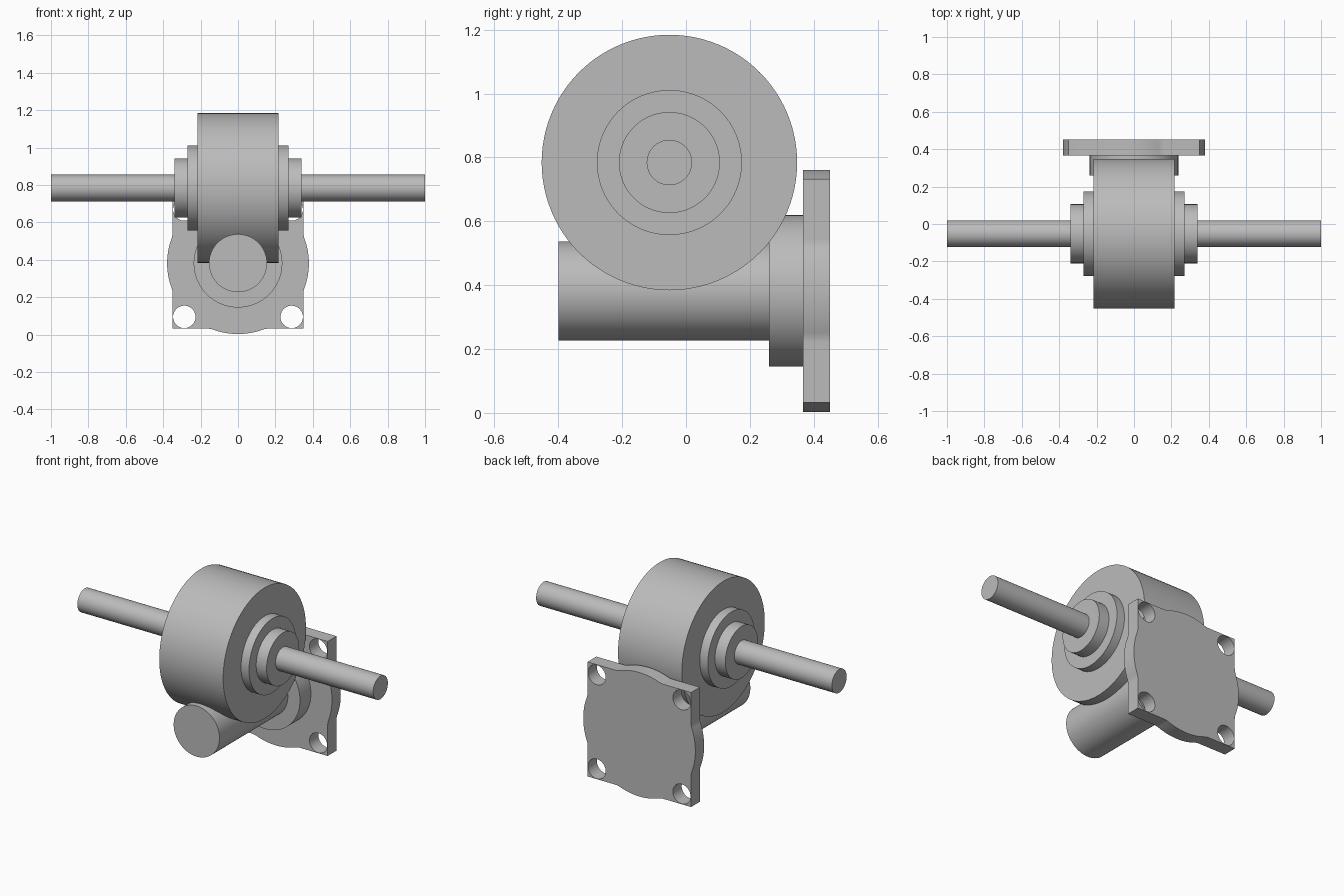
import bpy
from math import pi, sin, cos, atan2, sqrt

cube = bpy.data.objects.get("Cube")
if cube:
    bpy.data.objects.remove(cube, do_unlink=True)

WHEEL_Y, WHEEL_Z = -0.052, 0.784
DRIVE_Z = 0.382

grey = bpy.data.materials.new("plain grey")
grey.use_nodes = True
grey.diffuse_color = (0.5, 0.5, 0.5, 1)
grey.node_tree.nodes["Principled BSDF"].inputs["Base Color"].default_value = (0.5, 0.5, 0.5, 1)


def finish(obj, name):
    obj.name = name
    obj.data.materials.clear()
    obj.data.materials.append(grey)
    bpy.ops.object.shade_smooth_by_angle()


def cylinder(name, radius, length, centre, rotation):
    bpy.ops.mesh.primitive_cylinder_add(vertices=96, radius=radius, depth=length,
                                        location=centre, rotation=rotation)
    finish(bpy.context.object, name)


def arc(cx, cy, radius, start, end, steps):
    return [(cx + radius * cos(start + (end - start) * i / steps),
             cy + radius * sin(start + (end - start) * i / steps)) for i in range(steps + 1)]


# Gear housing, stepped hubs and output shaft along x
for name, radius, half in (("gear_housing", 0.4, 0.216), ("inner_hubs", 0.227, 0.27),
                           ("outer_hubs", 0.158, 0.34), ("output_shaft", 0.071, 1.0)):
    cylinder(name, radius, half * 2, (0, WHEEL_Y, WHEEL_Z), (0, pi / 2, 0))

# Drive barrel and flange boss along y
for name, radius, front, back in (("drive_barrel", 0.155, -0.4, 0.3),
                                  ("flange_boss", 0.237, 0.26, 0.37)):
    cylinder(name, radius, back - front, (0, (front + back) / 2, DRIVE_Z), (pi / 2, 0, 0))

# Mounting flange: square plate with a bulging disc, blended by small fillets
side, disc, fillet = 0.35, 0.379, 0.1
offset = sqrt((disc + fillet) ** 2 - (side + fillet) ** 2)
beta = atan2(offset, side + fillet)
edge = [(side, -side)]
edge += arc(side + fillet, -offset, fillet, pi, pi - beta, 8)
edge += arc(0, 0, disc, -beta, beta, 24)[1:-1]
edge += arc(side + fillet, offset, fillet, pi + beta, pi, 8)

outline = []
for quarter in range(4):
    c, s = cos(quarter * pi / 2), sin(quarter * pi / 2)
    outline += [(x * c - y * s, x * s + y * c) for x, y in edge]

loops = [outline]
for sx in (-1, 1):
    for sy in (-1, 1):
        loops.append(arc(sx * 0.287, sy * 0.287, 0.06, 0, 2 * pi, 48)[:-1])

curve = bpy.data.curves.new("mounting_flange", "CURVE")
curve.dimensions = "2D"
curve.fill_mode = "BOTH"
curve.extrude = 0.0425
for loop in loops:
    spline = curve.splines.new("POLY")
    spline.points.add(len(loop) - 1)
    for point, (x, y) in zip(spline.points, loop):
        point.co = (x, y, 0, 1)
    spline.use_cyclic_u = True

flange = bpy.data.objects.new("mounting_flange", curve)
bpy.context.collection.objects.link(flange)
flange.location = (0, 0.4085, DRIVE_Z)
flange.rotation_euler = (pi / 2, 0, 0)
bpy.ops.object.select_all(action="DESELECT")
flange.select_set(True)
bpy.context.view_layer.objects.active = flange
bpy.ops.object.convert(target="MESH")

# Weld the caps to the rim
bpy.ops.object.mode_set(mode="EDIT")
bpy.ops.mesh.select_all(action="SELECT")
bpy.ops.mesh.remove_doubles(threshold=0.0001)
bpy.ops.mesh.normals_make_consistent(inside=False)
bpy.ops.object.mode_set(mode="OBJECT")
finish(bpy.context.object, "mounting_flange")
